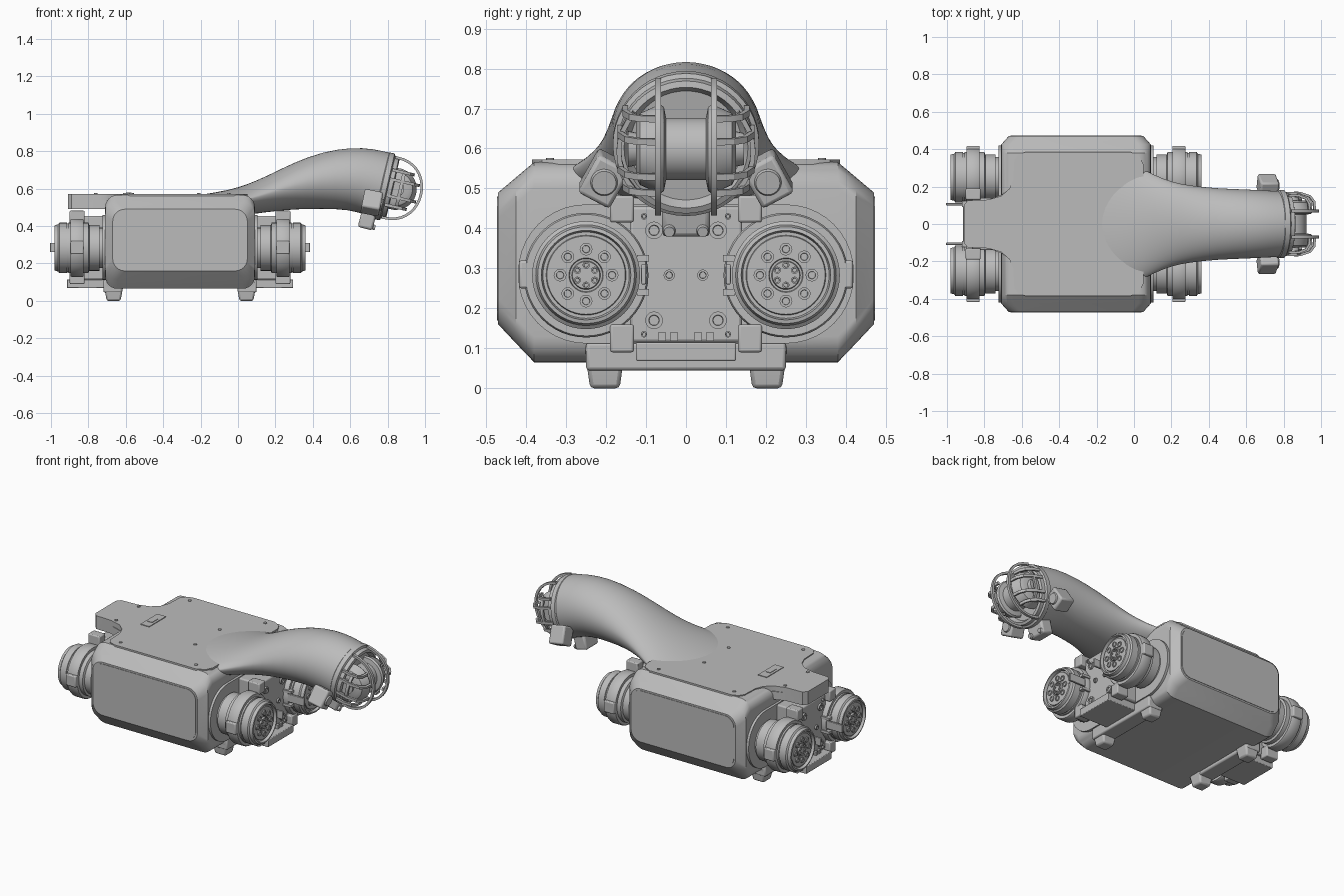
import bpy, bmesh, math
from mathutils import Vector, Matrix

if "Cube" in bpy.data.objects:
    bpy.data.objects.remove(bpy.data.objects["Cube"])

grey = bpy.data.materials.new("plain grey")
grey.use_nodes = True
grey.diffuse_color = (0.5, 0.5, 0.5, 1)
grey.node_tree.nodes["Principled BSDF"].inputs["Base Color"].default_value = (0.5, 0.5, 0.5, 1)
MID = Vector((-0.31, 0, 0))          # centre of the body, origin for mirrored parts
parts = []


def finish(name, bm, mirror="", bevel=0, origin=MID, tilt=0):
    """Turn a bmesh in world coordinates into an object, optionally mirrored about its origin."""
    bmesh.ops.recalc_face_normals(bm, faces=bm.faces)
    bmesh.ops.translate(bm, verts=bm.verts, vec=-origin if not tilt else Vector())
    mesh = bpy.data.meshes.new(name)
    bm.to_mesh(mesh)
    bm.free()
    mesh.materials.append(grey)
    ob = bpy.data.objects.new(name, mesh)
    ob.location = origin
    ob.rotation_euler.y = tilt
    bpy.context.collection.objects.link(ob)
    if bevel:
        mod = ob.modifiers.new("bevel", "BEVEL")
        mod.width, mod.segments = bevel, 2
    if mirror:
        mod = ob.modifiers.new("mirror", "MIRROR")
        mod.use_axis = ["X" in mirror, "Y" in mirror, False]
    parts.append(ob)
    return ob


def loft(bm, rings):
    loops = [[bm.verts.new(p) for p in ring] for ring in rings]
    n = len(loops[0])
    for a, b in zip(loops, loops[1:]):
        for i in range(n):
            bm.faces.new((a[i], a[(i + 1) % n], b[(i + 1) % n], b[i]))
    bm.faces.new(loops[0])
    bm.faces.new(loops[-1])


def box(name, x, y, z, **kw):
    bm = bmesh.new()
    loft(bm, [[(x[0], y[0], h), (x[1], y[0], h), (x[1], y[1], h), (x[0], y[1], h)] for h in z])
    return finish(name, bm, **kw)


def turned(name, profile, centre, axis="X", seg=48, **kw):
    """Solid of revolution from (along, radius) pairs."""
    rot = {"X": Matrix.Identity(3), "Y": Matrix.Rotation(math.pi / 2, 3, "Z"),
           "Z": Matrix.Rotation(-math.pi / 2, 3, "Y")}[axis]
    bm = bmesh.new()
    angles = [i * math.tau / seg for i in range(seg)]
    loft(bm, [[Vector(centre) + rot @ Vector((a, r * math.cos(t), r * math.sin(t)))
               for t in angles] for a, r in profile])
    return finish(name, bm, **kw)


def rounded(x0, x1, z0, z1, r, steps=6):
    pts = []
    for k, (cx, cz) in enumerate([(x1 - r, z1 - r), (x0 + r, z1 - r), (x0 + r, z0 + r), (x1 - r, z0 + r)]):
        for i in range(steps + 1):
            t = (k + i / steps) * math.pi / 2
            pts.append((cx + r * math.cos(t), cz + r * math.sin(t)))
    return pts


def prism(name, outline, z0, z1, **kw):
    bm = bmesh.new()
    loft(bm, [[(x, y, z) for x, y in outline] for z in (z0, z1)])
    return finish(name, bm, **kw)


# Body shell with chamfered sides and inset side panels
bm = bmesh.new()
levels = [(0.47, -0.67, 0.05, 0.16, 0.49), (0.425, -0.71, 0.09, 0.112, 0.528), (0.38, -0.71, 0.09, 0.065, 0.566)]
sections = [(-y, *rest) for y, *rest in levels] + levels[::-1]
loft(bm, [[(x, y, z) for x, z in rounded(a, b, c, d, 0.065)] for y, a, b, c, d in sections])
finish("body_shell", bm)
bm = bmesh.new()
loft(bm, [[(x, y, z) for x, z in rounded(-0.66, 0.04, 0.17, 0.48, 0.06)] for y in (0.46, 0.473)])
finish("side_panel", bm, mirror="Y")

# Top cover with a tail tongue that is scooped out above the rear motors
half = [(-0.91, 0.10), (-0.89, 0.125), (-0.78, 0.13), (-0.71, 0.15), (-0.665, 0.19), (-0.645, 0.24),
        (-0.64, 0.34), (-0.62, 0.37), (-0.58, 0.385), (-0.02, 0.385), (0.03, 0.36), (0.05, 0.32)]
prism("top_cover", half + [(x, -y) for x, y in half[::-1]], 0.53, 0.572)
tongue = [(-0.91, 0.10), (-0.89, 0.125), (-0.78, 0.13), (-0.70, 0.16), (-0.64, 0.26)]
prism("tail_tongue", tongue + [(x, -y) for x, y in tongue[::-1]], 0.49, 0.54)
box("cover_latch", (-0.615, -0.555), (-0.08, 0.085), (0.57, 0.576))
box("latch_grip", (-0.60, -0.57), (-0.03, 0.03), (0.57, 0.579))
for x, y in [(-0.57, 0.34), (-0.05, 0.34), (-0.21, 0.12), (-0.76, 0.11)]:
    turned("cover_screw", [(0, 0.01), (0.006, 0.01)], (x, y, 0.57), "Z", 12, mirror="Y")

# Swan-like neck: (x, mid height, half height, half width, tilt, crown sharpness)
stations = [(-0.28, 0.50, 0.060, 0.37, 0, 1.5), (-0.12, 0.51, 0.068, 0.36, 0, 1.5),
            (0.00, 0.53, 0.075, 0.32, 0, 1.5), (0.10, 0.555, 0.088, 0.265, 0, 1.4),
            (0.20, 0.585, 0.105, 0.225, 0, 1.25), (0.30, 0.615, 0.125, 0.205, 0, 1.1),
            (0.45, 0.645, 0.152, 0.19, 0, 1), (0.60, 0.655, 0.167, 0.185, 0.05, 1),
            (0.70, 0.638, 0.175, 0.18, 0.15, 1), (0.775, 0.615, 0.176, 0.176, 0.23, 1)]
bm = bmesh.new()
rings = []
for x, zc, hh, hw, tilt, e in stations:
    ring = []
    for i in range(48):
        c, s = math.cos(i * math.tau / 48), math.sin(i * math.tau / 48)
        dz = hh * math.copysign(abs(s) ** (e if s > 0 else 1), s)
        ring.append((x + tilt * dz, hw * c, zc + dz))
    rings.append(ring)
loft(bm, rings)
neck = finish("neck", bm)
crease = neck.data.attributes.new("crease_edge", "FLOAT", "EDGE")
for edge in neck.data.edges:
    cap = all(v >= 48 * (len(stations) - 1) for v in edge.vertices)
    crease.data[edge.index].value = 1.0 if cap else 0.0
sub = neck.modifiers.new("smooth", "SUBSURF")
sub.levels = sub.render_levels = 1

# Head: collar, drum camera and guard cage, all in a tilted frame
HEAD = dict(origin=Vector((0.785, 0, 0.612)), tilt=0.225)
turned("head_collar", [(-0.02, 0.177), (-0.015, 0.183), (0.012, 0.183), (0.018, 0.172),
                       (0.04, 0.170), (0.045, 0.155), (0.02, 0.14)], (0, 0, 0), **HEAD)
turned("camera_drum", [(-0.125, 0.07), (-0.115, 0.09), (-0.065, 0.112), (-0.055, 0.105), (-0.05, 0.078),
                       (0.05, 0.078), (0.055, 0.105), (0.065, 0.112), (0.115, 0.09), (0.125, 0.07)],
       (0.06, 0, 0), "Y", **HEAD)
for s in (-1, 1):
    turned("drum_pivot", [(0, 0.045), (0.025, 0.04)], (0.06, 0.12 if s > 0 else -0.145, 0), "Y", 24, **HEAD)


def strap(name, path, width_dir, width, thick):
    """Flat bar swept along a path; thickness points away from the head centre."""
    bm = bmesh.new()
    rings = []
    w = Vector(width_dir) * width / 2
    for i, p in enumerate(path):
        p = Vector(p)
        tangent = Vector(path[min(i + 1, len(path) - 1)]) - Vector(path[max(i - 1, 0)])
        n = tangent.cross(Vector(width_dir)).normalized() * thick / 2
        rings.append([p + w + n, p - w + n, p - w - n, p + w - n])
    loft(bm, rings)
    finish(name, bm, mirror="Y", **HEAD)


arc = []
for i in range(19):
    t = math.radians(-90 + i * 10)
    arc.append((0.02 + 0.178 * abs(math.cos(t)) ** 0.8, 0.07, 0.165 * math.sin(t)))
strap("cage_upright", arc, (0, 1, 0), 0.016, 0.014)
for z, reach in [(0.095, 0.135), (0.045, 0.175), (-0.045, 0.175), (-0.095, 0.135)]:
    side = math.sqrt(0.168 ** 2 - (z * 0.75) ** 2)
    path = [(0.02, side, z), (reach * 0.55, side, z), (reach * 0.85, side * 0.9, z),
            (reach * 0.98, side * 0.72, z), (reach, 0.07, z)]
    strap("cage_side_bar", path, (0, 0, 1), 0.016, 0.013)
rib = [(0.085, 0.168 * math.cos(t), 0.155 * math.sin(t)) for t in [math.radians(-40 + 10 * i) for i in range(9)]]
strap("cage_rib", rib, (1, 0, 0), 0.018, 0.012)

# Sensor brackets hanging below the collar
for s in (-1, 1):
    pod = box("side_sensor", (-0.05, 0.05), (-0.045, 0.045), (-0.055, 0.055), bevel=0.01, origin=Vector())
    pod.location = (0.715, 0.205 * s, 0.525)
    pod.rotation_euler = (0.5 * s, 0.2, 0)
    lens = turned("sensor_lens", [(0, 0.034), (0.008, 0.03)], (0.05, 0, 0), seg=24, origin=Vector())
    lens.location, lens.rotation_euler = pod.location, pod.rotation_euler
chin = box("chin_sensor", (-0.04, 0.04), (-0.06, 0.06), (-0.045, 0.06), bevel=0.012, origin=Vector())
chin.location, chin.rotation_euler = (0.69, 0, 0.43), (0, 0.25, 0)
for y in (-0.042, 0.042):
    screw = turned("chin_screw", [(0, 0.016), (0.012, 0.013)], (0.04, y, -0.027), seg=16, origin=Vector())
    screw.location, screw.rotation_euler = chin.location, chin.rotation_euler

# Four motors, mirrored to both ends and both sides
HUB = Vector((0, 0.25, 0.283))
turned("motor_housing", [(0.07, 0.108), (0.12, 0.108), (0.12, 0.122), (0.175, 0.122), (0.18, 0.135),
                         (0.285, 0.135), (0.287, 0.13), (0.293, 0.13), (0.295, 0.135), (0.335, 0.135),
                         (0.342, 0.126), (0.36, 0.121), (0.362, 0.112), (0.345, 0.108), (0.345, 0.1),
                         (0.352, 0.098), (0.352, 0.043), (0.346, 0.041), (0.346, 0.036), (0.354, 0.034)],
       HUB, mirror="XY")
turned("motor_clamp", [(0.205, 0.134), (0.205, 0.152), (0.212, 0.156), (0.268, 0.156), (0.275, 0.152),
                       (0.275, 0.134)], HUB, mirror="XY")
for count, radius, size in [(8, 0.065, 0.016), (6, 0.025, 0.009)]:
    for i in range(count):
        t = i * math.tau / count + math.pi / 2
        spot = HUB + Vector((0.35, radius * math.cos(t), radius * math.sin(t)))
        turned("motor_bolt", [(0, size), (0.009, size), (0.009, size * 0.6), (0.005, size * 0.55)],
               spot, seg=12, mirror="XY")

# End plates, centre mounts and clamp hardware
bm = bmesh.new()
loft(bm, [[(x, y, z) for y, z in rounded(-0.42, 0.42, 0.112, 0.46, 0.17, 10)] for x in (0.08, 0.105)])
finish("end_plate", bm, mirror="X")
box("centre_mount", (0.09, 0.245), (-0.14, 0.14), (0.115, 0.455), mirror="X", bevel=0.008)
box("clamp_lug", (0.20, 0.28), (0.13, 0.19), (0.415, 0.482), mirror="XY", bevel=0.006)
box("lower_lug", (0.20, 0.28), (0.13, 0.19), (0.09, 0.16), mirror="XY", bevel=0.006)
box("outer_lug", (0.205, 0.275), (0.385, 0.418), (0.25, 0.32), mirror="XY", bevel=0.006)
box("clip_arm", (0.24, 0.385), (0.10, 0.112), (0.26, 0.31), mirror="XY", bevel=0.003)
for z in (0.24, 0.325):
    box("clip_tab", (0.24, 0.30), (0.092, 0.122), (z - 0.008, z + 0.008), mirror="XY")
for y, z, r in [(0.042, 0.283, 0.014), (0.08, 0.17, 0.022), (0.08, 0.395, 0.022), (0.105, 0.135, 0.008),
                (0.105, 0.43, 0.008)]:
    turned("mount_bolt", [(0, r), (0.012, r), (0.012, r * 0.6), (0.006, r * 0.55)], (0.243, y, z),
           seg=20, mirror="XY")
for y in (0.03, 0.06):
    box("cable_hook", (0.24, 0.26), (y - 0.01, y + 0.01), (0.118, 0.14), mirror="XY")

# Lower bar, connector box and feet
box("lower_bar", (0.0, 0.10), (-0.25, 0.25), (0.045, 0.115), mirror="X", bevel=0.008)
box("connector_box", (0.09, 0.295), (-0.125, 0.125), (0.068, 0.115), mirror="X", bevel=0.004)
bm = bmesh.new()
loft(bm, [[(cx + sx * a, 0.203 + sy * b, z) for sx, sy in ((-1, -1), (1, -1), (1, 1), (-1, 1))]
          for cx, a, b, z in [(0.045, 0.037, 0.037, 0), (0.045, 0.049, 0.046, 0.065), (0.045, 0.05, 0.05, 0.11)]])
finish("foot", bm, mirror="XY", bevel=0.01)

# Smooth rounded surfaces and keep hard edges
for ob in parts:
    ob.select_set(True)
bpy.context.view_layer.objects.active = parts[0]
bpy.ops.object.shade_smooth_by_angle(angle=math.radians(30))
